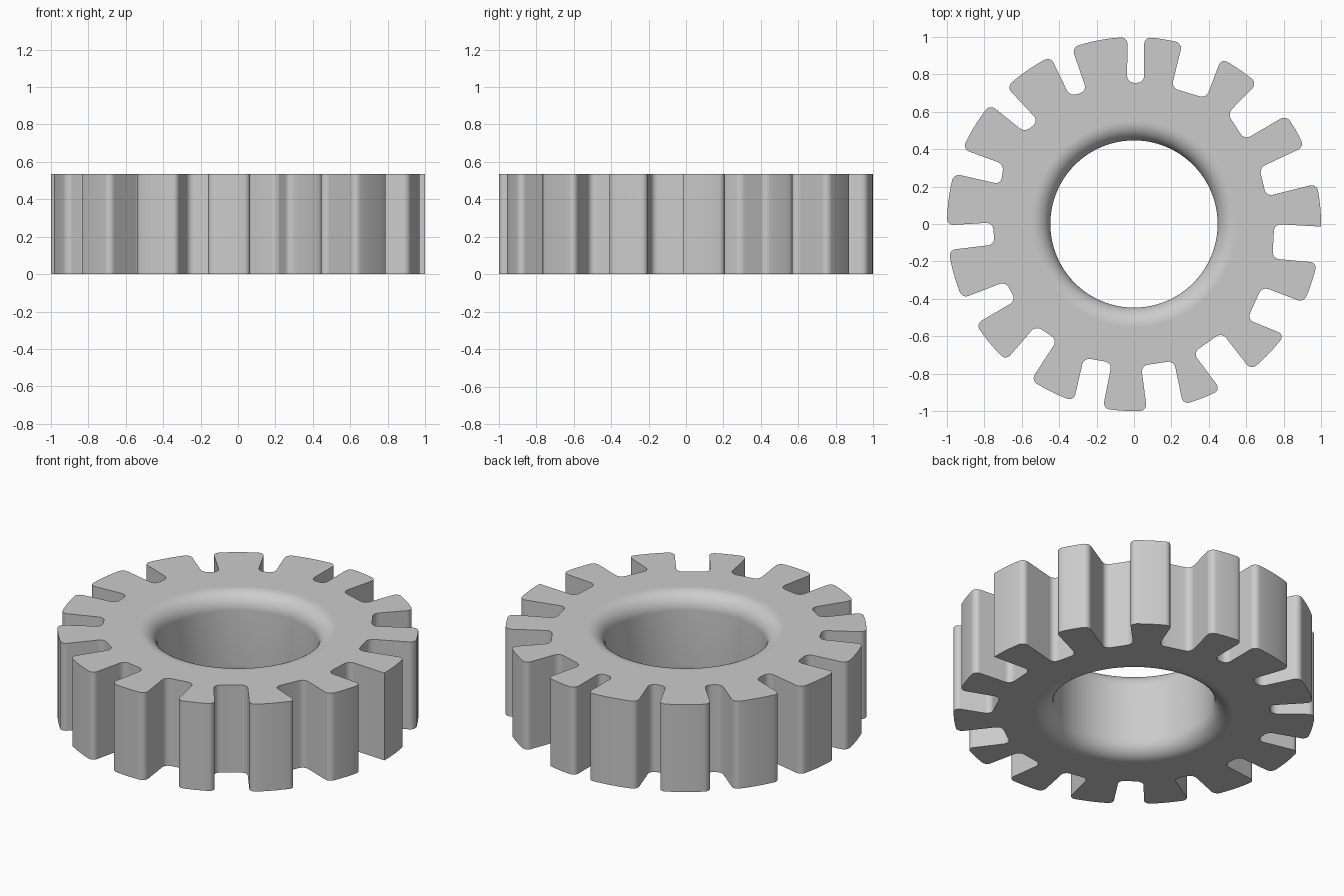
import bpy, bmesh, math
from mathutils import Vector

if "Cube" in bpy.data.objects:
    bpy.data.objects.remove(bpy.data.objects["Cube"])

H = 0.535            # thickness
BORE, FILLET = 0.447, 0.10
STEPS = 96           # segments around the bore

# Each slot, clockwise: outer angle, inner corner x y, inner corner x y, outer angle
SLOTS = [
    (92.0, -.037, .755, .054, .755, 86.9),
    (75.0, .20, .728, .386, .672, 62.2),
    (48.8, .50, .59, .59, .45, 35.5),
    (24.4, .67, .30, .707, .147, 12.4),
    (-0.8, .75, 0, .74, -.185, -11.9),
    (-24.8, .685, -.335, .605, -.51, -36.3),
    (-51.3, .47, -.58, .316, -.688, -62.4),
    (-74.8, .214, -.731, .038, -.758, -86.0),
    (-99.6, -.118, -.742, -.268, -.715, -108.8),
    (-123.4, -.41, -.62, -.525, -.544, -133.2),
    (-147.7, -.632, -.41, -.686, -.308, -156.6),
    (-172.0, -.745, -.11, -.755, .008, -179.6),
    (-195.6, -.712, .212, -.696, .319, -203.6),
    (-219.7, -.584, .49, -.51, .55, -227.1),
    (-243.5, -.343, .683, -.252, .71, -250.6),
]


def polar(deg, r=1.0):
    a = math.radians(deg)
    return Vector((r * math.cos(a), r * math.sin(a)))


def rounded(prev, p, nxt, d, n=6):
    """Replace corner p by a curve starting d before it and ending d after it."""
    a = p + (prev - p).normalized() * d
    b = p + (nxt - p).normalized() * d
    w = math.cos((math.pi - (prev - p).angle(nxt - p)) / 2)
    pts = []
    for i in range(n + 1):
        t = i / n
        k0, k1, k2 = (1 - t) ** 2, 2 * w * t * (1 - t), t * t
        pts.append((a * k0 + p * k1 + b * k2) / (k0 + k1 + k2))
    return pts


# Toothed outline
TRIM = 2.1           # degrees of tooth tip taken by each rounded corner
outline = []
for i, (a0, x0, y0, x1, y1, a1) in enumerate(SLOTS):
    p0, q0, q1, p1 = polar(a0), Vector((x0, y0)), Vector((x1, y1)), polar(a1)
    sharp = i == 4   # one tooth tip has an unrounded corner
    outline += [p0] if sharp else rounded(polar(a0 + TRIM), p0, q0, 0.036)
    outline += rounded(p0, q0, q1, 0.036)
    outline += rounded(q0, q1, p1, 0.036)
    outline += rounded(q1, p1, polar(a1 - TRIM), 0.036)
    # tooth tip arc up to the next slot
    end = SLOTS[(i + 1) % len(SLOTS)][0] - (360 if i == len(SLOTS) - 1 else 0)
    start, end = a1 - TRIM, end + (0 if i == 3 else TRIM)
    outline += [polar(start + (end - start) * k / 5) for k in range(1, 5)]

# Bore profile, rounded at both rims
profile = []
for k in range(13):
    a = math.pi / 2 * k / 12
    profile.append((BORE + FILLET * (1 - math.sin(a)), FILLET * (1 - math.cos(a))))
profile += [(r, H - z) for r, z in reversed(profile)]

bm = bmesh.new()


def bridge(a, b):
    n = len(a)
    for i in range(n):
        j = (i + 1) % n
        bm.faces.new((a[i], a[j], b[j], b[i]))


# Tooth walls and bore
outer = [[bm.verts.new((p.x, p.y, z)) for p in outline] for z in (0, H)]
rings = [[bm.verts.new((*polar(360 * i / STEPS, r), z)) for i in range(STEPS)]
         for r, z in profile]
bridge(*outer)
for a, b in zip(rings, rings[1:]):
    bridge(a, b)

# Flat end faces
for o, r in ((outer[0], rings[0]), (outer[1], rings[-1])):
    edges = [bm.edges.get((l[i - 1], l[i])) for l in (o, r) for i in range(len(l))]
    bmesh.ops.triangle_fill(bm, use_beauty=True, use_dissolve=False, edges=edges)
bmesh.ops.recalc_face_normals(bm, faces=bm.faces)

mesh = bpy.data.meshes.new("toothed_ring")
bm.to_mesh(mesh)
bm.free()
ring = bpy.data.objects.new("toothed_ring", mesh)
bpy.context.collection.objects.link(ring)

grey = bpy.data.materials.new("plain_grey")
grey.diffuse_color = (0.6, 0.6, 0.6, 1)
grey.use_nodes = True
grey.node_tree.nodes["Principled BSDF"].inputs["Base Color"].default_value = grey.diffuse_color
mesh.materials.append(grey)

# Smooth walls, flat end faces
bpy.context.view_layer.objects.active = ring
ring.select_set(True)
bpy.ops.object.shade_smooth_by_angle(angle=math.radians(30))
for f in mesh.polygons:
    if abs(f.normal.z) > 0.9999:
        f.use_smooth = False
